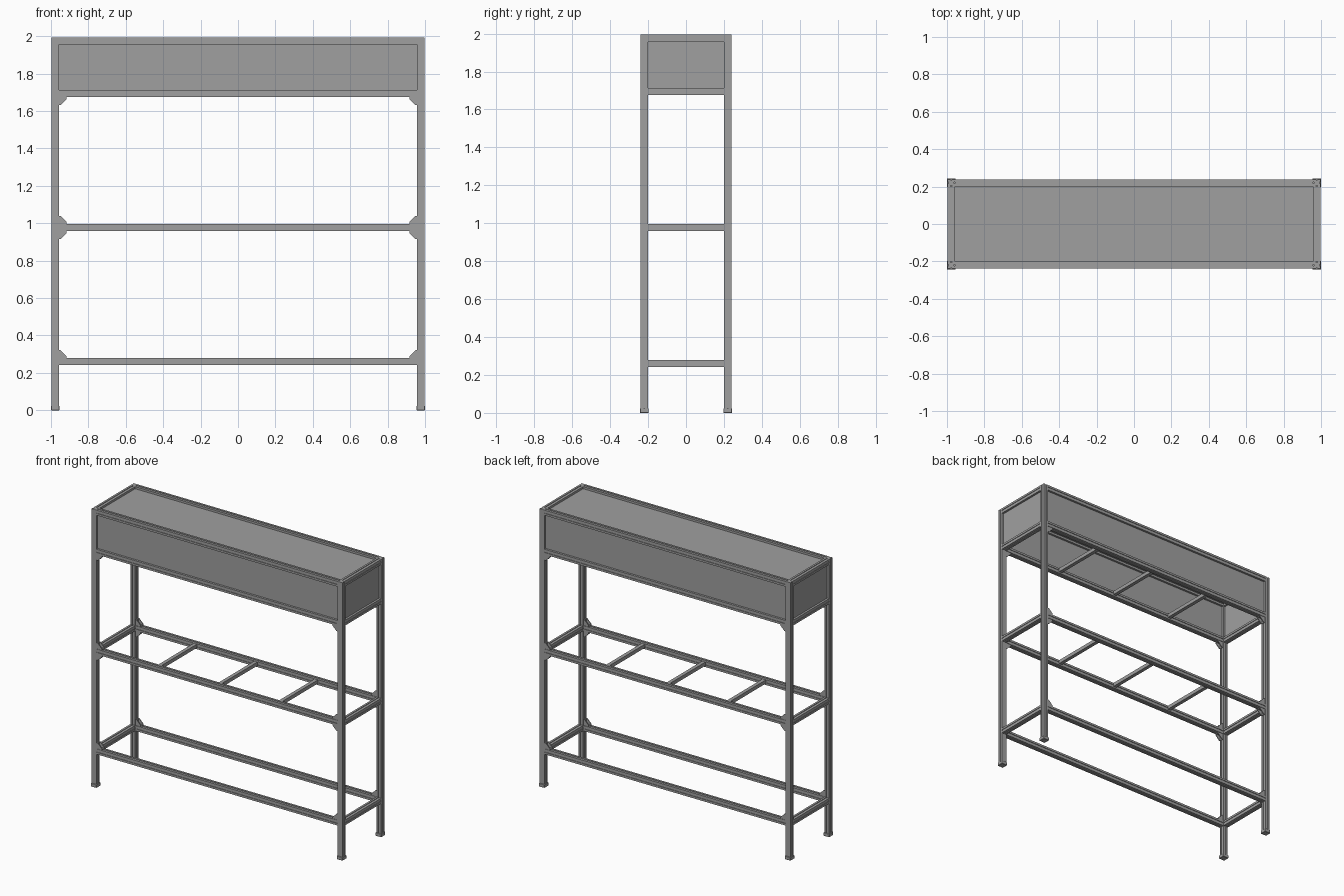
import bpy, bmesh
from math import pi
from mathutils import Matrix, Vector

cube = bpy.data.objects.get("Cube")
if cube:
    bpy.data.objects.remove(cube, do_unlink=True)

# One metal colour throughout
metal = bpy.data.materials.new("aluminium grey")
metal.use_nodes = True
grey = (0.35, 0.35, 0.35, 1)
metal.diffuse_color = grey
metal.node_tree.nodes["Principled BSDF"].inputs["Base Color"].default_value = grey

W = 0.038              # bar width
H = W / 2
TOP = 1.994            # overall height
PX, PY = 0.977, 0.22   # post centres
IX, IY = PX - H, PY - H
LEVELS = {"lower": 0.26, "middle": 0.977, "box_bottom": 1.694, "box_top": TOP - H}
FOOT = 0.024


def finish(name, bm):
    bmesh.ops.recalc_face_normals(bm, faces=bm.faces)
    mesh = bpy.data.meshes.new(name)
    bm.to_mesh(mesh)
    bm.free()
    mesh.materials.append(metal)
    obj = bpy.data.objects.new(name, mesh)
    bpy.context.collection.objects.link(obj)
    return obj


def prism(bm, points, depth, matrix):
    """Extrude a 2D outline by depth, centred on the local z axis."""
    verts = [bm.verts.new(matrix @ Vector((x, y, -depth / 2))) for x, y in points]
    face = bm.faces.new(verts)
    new = bmesh.ops.extrude_face_region(bm, geom=[face])["geom"]
    shift = matrix.to_3x3() @ Vector((0, 0, depth))
    bmesh.ops.translate(bm, vec=shift, verts=[g for g in new if isinstance(g, bmesh.types.BMVert)])


def box(name, centre, size):
    bm = bmesh.new()
    bmesh.ops.create_cube(bm, size=1, matrix=Matrix.Translation(centre) @ Matrix.Diagonal((*size, 1)))
    return finish(name, bm)


def grooved_profile():
    """Square outline with a groove along each side."""
    half, deep = 0.0045, 0.004
    side = [(H, -half), (H - deep, -half), (H - deep, half), (H, half), (H, H)]
    points = []
    for turn in range(4):
        for x, y in side:
            for _ in range(turn):
                x, y = -y, x
            points.append((x, y))
    return points


TURN = {"x": Matrix.Rotation(pi / 2, 4, "Y"), "y": Matrix.Rotation(pi / 2, 4, "X"), "z": Matrix()}


def bar(name, centre, axis, length):
    bm = bmesh.new()
    prism(bm, grooved_profile(), length, Matrix.Translation(centre) @ TURN[axis])
    finish(name, bm)


SIDES = (("right", -1), ("left", 1))
ENDS = (("front", -1), ("back", 1))

# Posts and flared feet
for ename, sy in ENDS:
    for sname, sx in SIDES:
        label = f"{ename}_{sname}"
        x, y = sx * PX, sy * PY
        bar(f"{label}_post", (x, y, (TOP + FOOT) / 2), "z", TOP - FOOT)
        foot = box(f"{label}_foot", (x, y, FOOT / 2), (0.046, 0.046, FOOT))
        bevel = foot.modifiers.new("soft edge", "BEVEL")
        bevel.width = 0.002
        bevel.segments = 1

# Rails at each level
for level, z in LEVELS.items():
    for ename, sy in ENDS:
        bar(f"{level}_{ename}_rail", (0, sy * PY, z), "x", 2 * IX)
    for sname, sx in SIDES:
        bar(f"{level}_{sname}_rail", (sx * PX, 0, z), "y", 2 * IY)

# Plain cross bars under the box and on the middle shelf
for level in ("middle", "box_bottom"):
    for i, x in enumerate((-0.48, 0, 0.48)):
        box(f"{level}_cross_bar_{i + 1}", (x, 0, LEVELS[level] + 0.004), (0.026, 2 * IY, 0.026))

# Box panels, seated between the rails
T = 0.008
Z0, Z1 = LEVELS["box_bottom"], LEVELS["box_top"]
ZM, ZH = (Z0 + Z1) / 2, Z1 - Z0 - W
for ename, sy in ENDS:
    box(f"{ename}_panel", (0, sy * PY, ZM), (2 * IX, T, ZH))
for sname, sx in SIDES:
    box(f"{sname}_panel", (sx * PX, 0, ZM), (T, 2 * IY, ZH))
box("top_panel", (0, 0, Z1), (2 * IX, 2 * IY, T))


# Corner brackets: two cheeks on an angle
def bracket(name, sx, y, z, up):
    leg, thick, width = 0.042, 0.01, 0.032
    plate = 0.005
    cheek = [(0, 0), (leg, 0), (leg, thick), (thick, leg), (0, leg)]
    angle = [(0, 0), (leg, 0), (leg, plate), (plate, plate), (plate, leg), (0, leg)]
    place = Matrix.Translation((sx * IX, y, z)) @ Matrix.Diagonal((-sx, 1, up, 1)) @ TURN["y"]
    bm = bmesh.new()
    prism(bm, angle, width - 0.002, place)
    for s in (-1, 1):
        prism(bm, cheek, plate, place @ Matrix.Translation((0, 0, s * (width - plate) / 2)))
    finish(name, bm)


for level, up in (("lower", 1), ("middle", 1), ("middle", -1), ("box_bottom", -1)):
    where = "upper" if up > 0 else "under"
    for ename, sy in ENDS:
        for sname, sx in SIDES:
            bracket(f"{level}_{where}_{ename}_{sname}_bracket", sx, sy * PY, LEVELS[level] + up * H, up)
